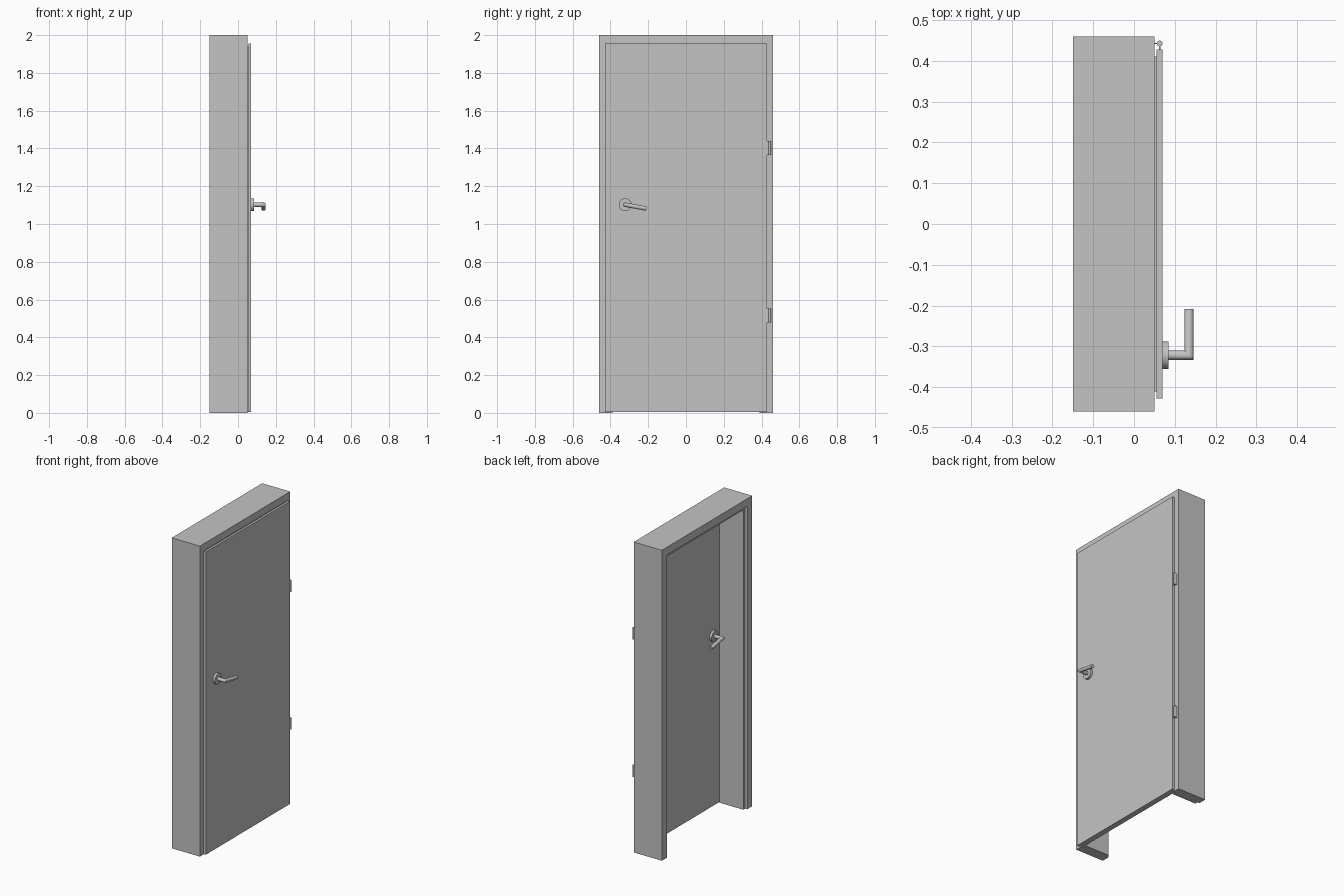
import bpy, bmesh, math
from mathutils import Vector

if "Cube" in bpy.data.objects:
    bpy.data.objects.remove(bpy.data.objects["Cube"], do_unlink=True)

grey = bpy.data.materials.new("plain grey")
grey.use_nodes = True
COLOUR = (0.55, 0.55, 0.55, 1)
grey.diffuse_color = COLOUR
grey.node_tree.nodes["Principled BSDF"].inputs["Base Color"].default_value = COLOUR


def finish(name, bm, smooth=False):
    bmesh.ops.recalc_face_normals(bm, faces=bm.faces)
    mesh = bpy.data.meshes.new(name)
    bm.to_mesh(mesh)
    bm.free()
    mesh.materials.append(grey)
    obj = bpy.data.objects.new(name, mesh)
    bpy.context.collection.objects.link(obj)
    if smooth:
        bpy.ops.object.select_all(action="DESELECT")
        obj.select_set(True)
        bpy.context.view_layer.objects.active = obj
        bpy.ops.object.shade_smooth_by_angle(angle=math.radians(40))
    return obj


def box(name, x, y, z):
    bm = bmesh.new()
    bmesh.ops.create_cube(bm, size=1)
    for v in bm.verts:
        v.co = [lo + (c + 0.5) * (hi - lo) for c, (lo, hi) in zip(v.co, (x, y, z))]
    return finish(name, bm)


def tube(name, path, radius, sides=32):
    """Round bar along a path, with mitred corners and capped ends."""
    pts = [Vector(p) for p in path]
    bm = bmesh.new()
    first = (pts[1] - pts[0]).normalized()
    u = first.orthogonal().normalized()
    w = first.cross(u)
    ring = [pts[0] + radius * (u * math.cos(a) + w * math.sin(a))
            for a in (2 * math.pi * i / sides for i in range(sides))]
    rings = [[bm.verts.new(p) for p in ring]]
    for i in range(1, len(pts)):
        d = (pts[i] - pts[i - 1]).normalized()
        n = d if i == len(pts) - 1 else (d + (pts[i + 1] - pts[i]).normalized()).normalized()
        # slide the ring along the bar to the mitre plane
        ring = [p + d * ((pts[i] - p).dot(n) / d.dot(n)) for p in ring]
        rings.append([bm.verts.new(p) for p in ring])
    for a, b in zip(rings, rings[1:]):
        for i in range(sides):
            j = (i + 1) % sides
            bm.faces.new((a[i], a[j], b[j], b[i]))
    bm.faces.new(rings[0])
    bm.faces.new(rings[-1])
    return finish(name, bm, smooth=True)


# Door frame: stepped section (x, half opening) swept round both jambs and head
section = [(-0.15, 0.46), (-0.15, 0.41), (-0.135, 0.41), (-0.135, 0.39),
           (0.033, 0.39), (0.033, 0.413), (0.05, 0.413), (0.05, 0.46)]
bm = bmesh.new()
stations = []
for side, top in ((-1, False), (-1, True), (1, True), (1, False)):
    stations.append([bm.verts.new((x, side * h, 1.54 + h if top else 0)) for x, h in section])
for a, b in zip(stations, stations[1:]):
    for i in range(len(section)):
        j = (i + 1) % len(section)
        bm.faces.new((a[i], a[j], b[j], b[i]))
bm.faces.new(stations[0])
bm.faces.new(stations[-1])
finish("door_frame", bm)

# Door leaf: inner body sitting in the rebate, wider overlapping face outside
box("door_body", (0.034, 0.056), (-0.411, 0.411), (0.005, 1.94))
box("door_face", (0.055, 0.07), (-0.428, 0.428), (0.005, 1.955))

# Lever handles on both sides
for label, face, out in (("outer", 0.07, 1), ("inner", 0.034, -1)):
    y, z = -0.322, 1.102
    tube(label + "_handle_rose", [(face, y, z), (face + out * 0.015, y, z)], 0.034, 48)
    reach = face + out * 0.065
    tube(label + "_handle_lever",
         [(face, y, z), (reach, y, z), (reach, -0.21, z - 0.02)], 0.0115)

# Hinges: knuckle plus one leaf to the frame and one to the door
for label, z in (("upper", 1.402), ("lower", 0.516)):
    low, high = z - 0.037, z + 0.037
    tube(label + "_hinge_knuckle", [(0.063, 0.443, low), (0.063, 0.443, high)], 0.007, 24)
    box(label + "_hinge_frame_leaf", (0.048, 0.063), (0.4415, 0.4445), (low, high))
    box(label + "_hinge_door_leaf", (0.0615, 0.0645), (0.426, 0.443), (low, high))
